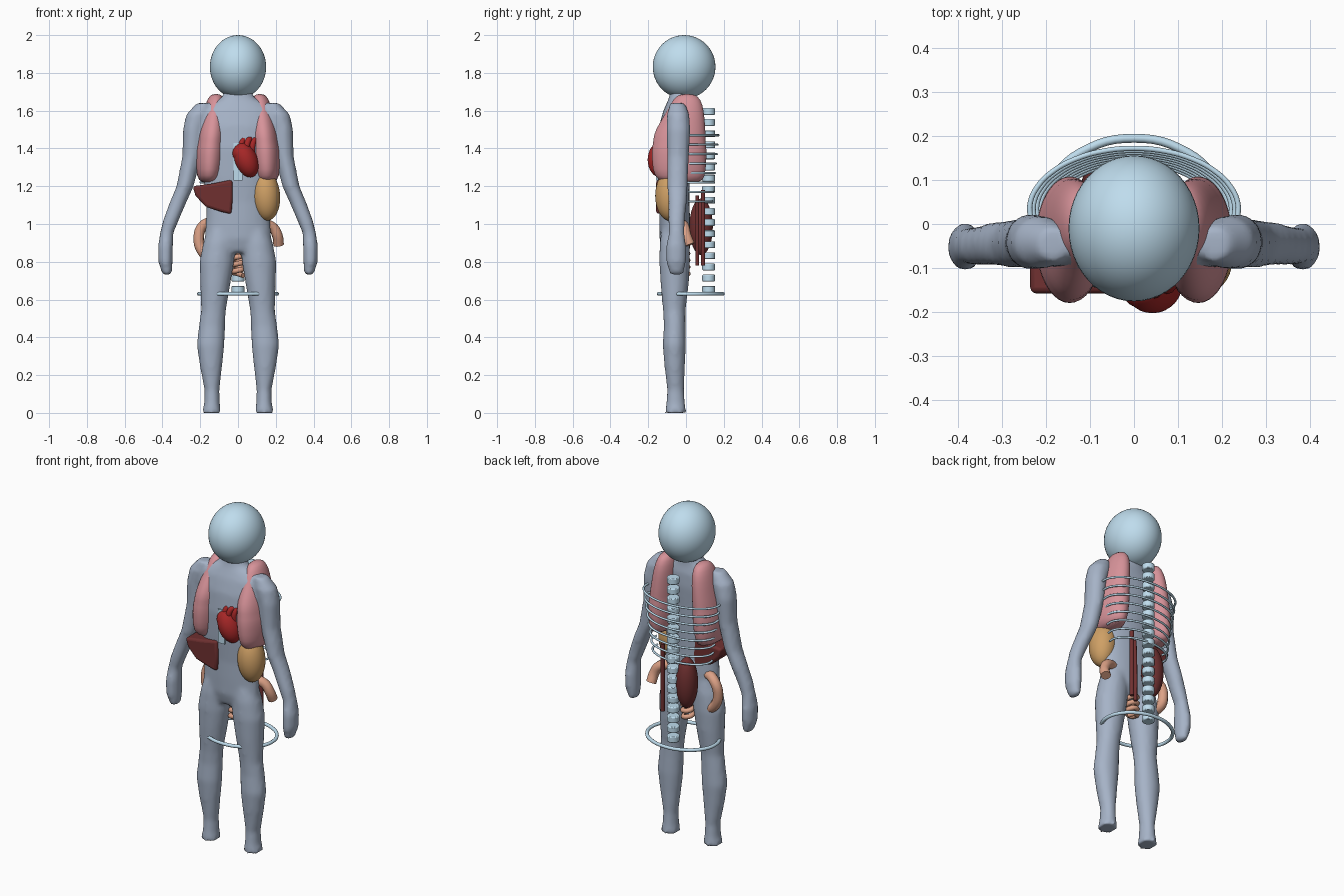
import bpy, bmesh, math
from mathutils import Matrix, Vector

if "Cube" in bpy.data.objects:
    bpy.data.objects.remove(bpy.data.objects["Cube"])


def mat(name, col):
    m = bpy.data.materials.new(name)
    m.diffuse_color = (*col, 1)
    m.use_nodes = True
    m.node_tree.nodes["Principled BSDF"].inputs["Base Color"].default_value = m.diffuse_color
    return m


SKIN = mat("skin_grey", (0.38, 0.45, 0.57))
BONE = mat("bone_blue", (0.52, 0.72, 0.85))
LUNG = mat("lung_pink", (0.68, 0.29, 0.32))
HEART = mat("heart_red", (0.38, 0.02, 0.02))
LIVER = mat("liver_brown", (0.16, 0.03, 0.03))
STOMACH = mat("stomach_tan", (0.62, 0.35, 0.13))
GUT = mat("gut_salmon", (0.72, 0.36, 0.24))


def finish(bm, name, m, smooth=True):
    bmesh.ops.recalc_face_normals(bm, faces=bm.faces)
    me = bpy.data.meshes.new(name)
    bm.to_mesh(me)
    bm.free()
    for p in me.polygons:
        p.use_smooth = smooth
    o = bpy.data.objects.new(name, me)
    me.materials.append(m)
    bpy.context.collection.objects.link(o)
    return o


def loft(bm, sections, sx=1, n=16):
    """Closed tube of horizontal ellipses: (z, x, rx, y, ry)."""
    rings = []
    for z, x, rx, y, ry in sections:
        rings.append([bm.verts.new((sx * x + rx * math.cos(2 * math.pi * i / n),
                                    y + ry * math.sin(2 * math.pi * i / n), z)) for i in range(n)])
    for a, b in zip(rings, rings[1:]):
        for i in range(n):
            bm.faces.new((a[i], a[(i + 1) % n], b[(i + 1) % n], b[i]))
    bm.faces.new(rings[0])
    bm.faces.new(rings[-1])


def ball(name, loc, r, m, rot=(0, 0, 0), seg=32):
    bm = bmesh.new()
    bmesh.ops.create_uvsphere(bm, u_segments=seg, v_segments=seg // 2, radius=1)
    o = finish(bm, name, m)
    o.location, o.scale, o.rotation_euler = loc, r, rot
    return o


def tube(name, pts, r, m, cyclic=False):
    cu = bpy.data.curves.new(name, 'CURVE')
    cu.dimensions = '3D'
    cu.bevel_depth, cu.bevel_resolution, cu.resolution_u = r, 3, 5
    cu.use_fill_caps = True
    sp = cu.splines.new('BEZIER')
    sp.bezier_points.add(len(pts) - 1)
    for b, p in zip(sp.bezier_points, pts):
        b.co = p
        b.handle_left_type = b.handle_right_type = 'AUTO'
    sp.use_cyclic_u = cyclic
    cu.materials.append(m)
    o = bpy.data.objects.new(name, cu)
    bpy.context.collection.objects.link(o)
    return o


# head
ball("head", (0, -0.01, 1.832), (0.149, 0.166, 0.168), BONE, seg=48)

# body: torso, arms and legs fused into one skin
bm = bmesh.new()
loft(bm, [(.85, 0, .13, -.06, .06), (.92, 0, .178, -.06, .08), (1.02, 0, .17, -.06, .082),
          (1.12, 0, .168, -.062, .08), (1.25, 0, .185, -.065, .085), (1.4, 0, .2, -.065, .09),
          (1.52, 0, .21, -.055, .088), (1.6, 0, .195, -.045, .075), (1.645, 0, .14, -.04, .06),
          (1.67, 0, .085, -.035, .055), (1.72, 0, .07, -.03, .05)], n=24)
for s in (-1, 1):
    loft(bm, [(1.64, .18, .04, -.045, .04), (1.58, .21, .065, -.042, .06), (1.5, .235, .057, -.04, .064),
              (1.36, .245, .05, -.042, .058), (1.2, .28, .046, -.045, .055), (1.12, .315, .045, -.045, .05),
              (1.02, .355, .042, -.05, .045), (.95, .378, .036, -.05, .042), (.88, .384, .04, -.052, .055),
              (.8, .384, .038, -.052, .054), (.73, .375, .025, -.05, .035)], s)
    loft(bm, [(.0, .14, .052, -.055, .058), (.05, .138, .042, -.055, .05), (.12, .138, .04, -.055, .045),
              (.25, .143, .06, -.06, .055), (.36, .145, .074, -.062, .062), (.46, .138, .07, -.06, .058),
              (.54, .13, .066, -.062, .06), (.68, .12, .08, -.06, .075), (.8, .112, .092, -.06, .082),
              (.9, .1, .085, -.06, .08), (.97, .09, .07, -.06, .07)], s)
body = finish(bm, "body", SKIN)
re = body.modifiers.new("fuse", 'REMESH')
re.mode, re.voxel_size, re.use_smooth_shade = 'VOXEL', 0.014, True
sm = body.modifiers.new("soften", 'SMOOTH')
sm.factor, sm.iterations = 0.5, 4

# lungs
for s, side in ((-1, "right"), (1, "left")):
    bm = bmesh.new()
    loft(bm, [(1.215, .15, .045, -.02, .1), (1.25, .152, .068, -.035, .138), (1.33, .148, .078, -.036, .146),
              (1.4, .145, .08, -.036, .147), (1.43, .142, .075, -.035, .14), (1.47, .138, .075, -.034, .14),
              (1.53, .132, .068, -.022, .124), (1.6, .124, .06, -.002, .098), (1.66, .118, .046, .005, .075),
              (1.69, .115, .025, .005, .04)], s, 20)
    o = finish(bm, side + "_lung", LUNG)
    o.modifiers.new("round", 'SUBSURF').levels = 1

# heart with great vessels
ball("heart", (.042, -.135, 1.34), (.062, .068, .098), HEART, (0, math.radians(-22), 0))
ball("heart_atrium", (.012, -.14, 1.375), (.042, .05, .05), HEART)
for i, (x, y) in enumerate(((.015, -.145), (.045, -.15), (.075, -.14))):
    tube("heart_vessel_%d" % i, [(x, y, 1.37), (x + .005, y, 1.43), (x + .02, y + .02, 1.45),
                                 (x + .03, y + .05, 1.42)], .016, HEART)

# sternum
bm = bmesh.new()
bmesh.ops.create_cube(bm, size=1, matrix=Matrix.Translation((0, -.145, 1.33)) @ Matrix.Diagonal((.045, .025, .2, 1)))
finish(bm, "sternum", BONE, False)

# liver: front profile given depth
bm = bmesh.new()
prof = [(-.24, 1.2), (-.13, 1.215), (-.03, 1.235), (-.028, 1.14), (-.035, 1.052), (-.09, 1.065), (-.17, 1.09), (-.225, 1.15)]
f = bm.faces.new([bm.verts.new((x, -.158, z)) for x, z in prof])
ext = bmesh.ops.extrude_face_region(bm, geom=[f])
bmesh.ops.translate(bm, vec=(0, .17, 0), verts=[v for v in ext['geom'] if isinstance(v, bmesh.types.BMVert)])
liver = finish(bm, "liver", LIVER)
bv = liver.modifiers.new("round", 'BEVEL')
bv.width, bv.segments = .014, 3

# stomach
ball("stomach", (.148, -.085, 1.15), (.075, .078, .133), STOMACH, (0, math.radians(-4), 0))

# kidney and long vessels beside the spine
ball("kidney", (-.062, .08, .985), (.06, .062, .15), LIVER)
tube("aorta", [(.09, .09, .78), (.09, .09, .98), (.09, .09, 1.18)], .012, LIVER)
tube("vein", [(.04, .06, .78), (.04, .06, .98), (.045, .06, 1.15)], .01, LIVER)

# large and small intestine
tube("large_intestine", [(-.12, -.02, .8), (-.185, -.01, .85), (-.208, -.005, .92), (-.185, -.005, .99),
                         (-.12, -.03, 1.01), (0, -.04, .97), (.12, -.03, 1.0), (.18, -.01, .985),
                         (.208, 0, .94), (.215, .02, .89)], .028, GUT)
tube("small_intestine", [(.028 * math.cos(a * 1.5), -.02 + .03 * math.sin(a * 1.5), .728 + .0085 * a)
                         for a in range(16)], .014, GUT)

# spine
for i in range(17):
    bm = bmesh.new()
    bmesh.ops.create_cone(bm, cap_ends=True, segments=20, radius1=.034, radius2=.034, depth=.036)
    v = finish(bm, "vertebra_%02d" % i, BONE)
    v.location = (0, .12, .655 + i * .0588)
    b = v.modifiers.new("edge", 'BEVEL')
    b.width, b.segments, b.limit_method = .005, 2, 'ANGLE'

# ribs: back arcs shrinking downwards
for i in range(8):
    k = 1 - .033 * i
    arc = [math.radians(-10 + 200 * j / 12) for j in range(13)]
    tube("rib_%d" % i, [(.238 * k * math.cos(a), .03 + .142 * k * math.sin(a), 1.47 - .05 * i) for a in arc], .006, BONE)

# pelvis ring
ring = [2 * math.pi * j / 12 for j in range(12)]
tube("pelvis_ring", [(.207 * math.cos(a), .025 + .17 * math.sin(a), .63) for a in ring], .01, BONE, True)

# keep hard edges sharp on bone pieces
for o in bpy.context.scene.objects:
    o.select_set(o.type == 'MESH' and (o.name.startswith("vertebra") or o.name == "liver"))
    if o.select_get():
        bpy.context.view_layer.objects.active = o
bpy.ops.object.shade_smooth_by_angle()
